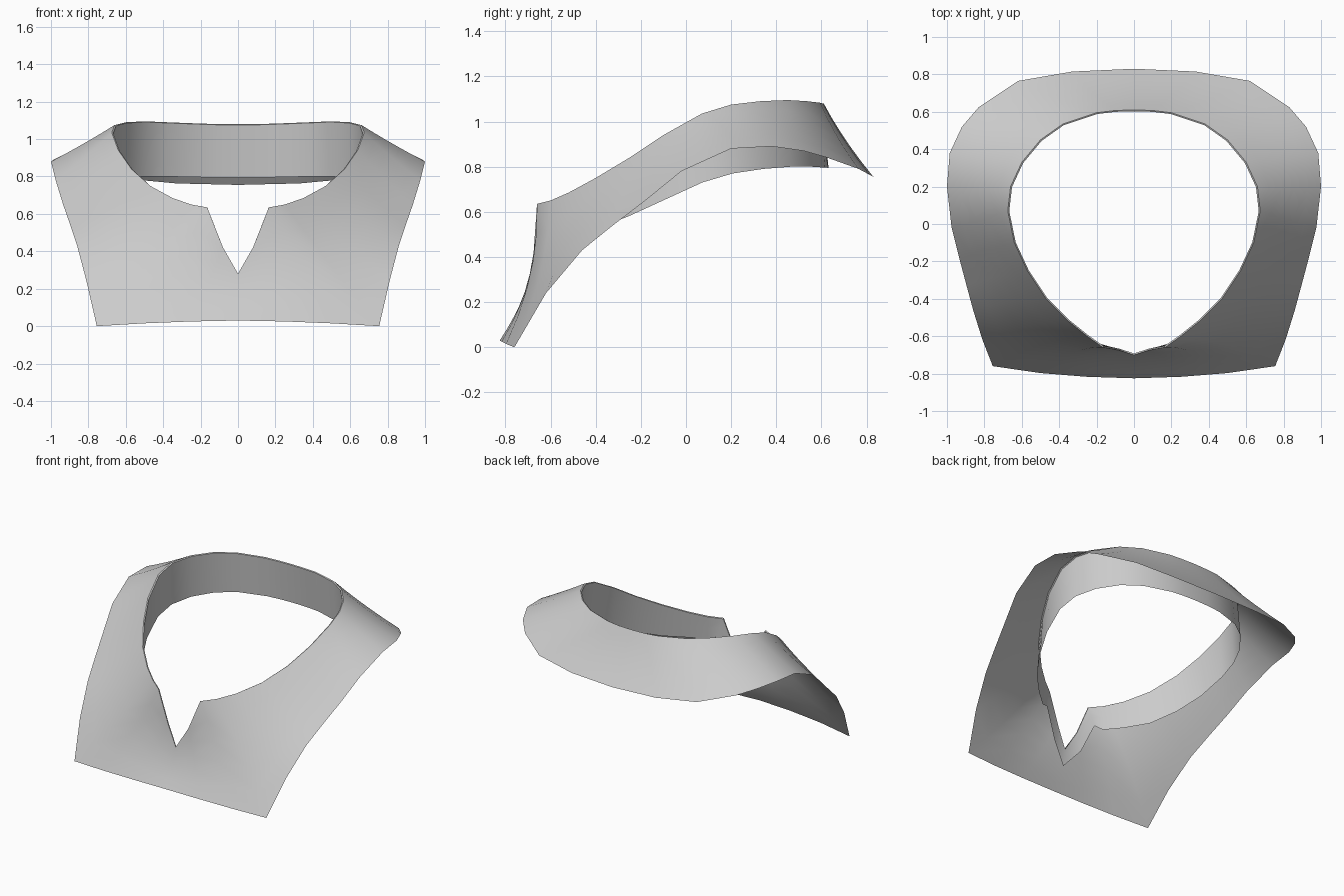
import bpy
import math
from mathutils import Vector

if "Cube" in bpy.data.objects:
    bpy.data.objects.remove(bpy.data.objects["Cube"])

# Half of the collar as stations from front centre to back centre:
# neckline point, outer hem point, inward sag of the cloth between them
STATIONS = [
    ((0, -.70, .28), (0, -.825, .03), .01),
    ((.08, -.675, .42), (.25, -.817, .025), .025),
    ((.165, -.66, .635), (.5, -.797, .015), .04),
    ((.25, -.60, .65), (.755, -.76, 0), .035),
    ((.35, -.52, .685), (.81, -.62, .24), .025),
    ((.47, -.40, .75), (.86, -.46, .43), .015),
    ((.57, -.25, .84), (.895, -.33, .535), .01),
    ((.64, -.10, .94), (.935, -.18, .65), .01),
    ((.675, .07, 1.035), (.975, -.02, .78), .01),
    ((.66, .20, 1.075), (1, .20, .88), .01),
    ((.60, .33, 1.09), (.985, .38, .89), .012),
    ((.50, .45, 1.095), (.92, .52, .87), .012),
    ((.38, .535, 1.09), (.83, .625, .84), .012),
    ((.20, .595, 1.083), (.62, .765, .79), .012),
    ((.10, .607, 1.08), (.33, .815, .763), .012),
    ((0, .61, 1.08), (0, .83, .755), .012),
]
# Lower edge of the facing behind the V notch, then its drop elsewhere
FRONT_FACING = [(0, -.71, .16), (.11, -.665, .29), (.20, -.635, .50)]
DROPS = [.17, .19, .23, .26, .29, .305, .305, .30, .295, .29, .287, .285, .285]


def sheet(name, rows):
    """Skin a grid of points and mirror it across x."""
    n = len(rows[0])
    verts = [p for r in rows for p in r]
    faces = [(i * n + j, i * n + j + 1, (i + 1) * n + j + 1, (i + 1) * n + j)
             for i in range(len(rows) - 1) for j in range(n - 1)]
    me = bpy.data.meshes.new(name)
    me.from_pydata(verts, [], faces)
    me.shade_smooth()
    me.set_sharp_from_angle(angle=math.radians(40))
    ob = bpy.data.objects.new(name, me)
    bpy.context.collection.objects.link(ob)
    mod = ob.modifiers.new("mirror", 'MIRROR')
    mod.use_clip = True
    mod.merge_threshold = .001
    return ob


yoke, facing = [], []
for i, (neck, hem, sag) in enumerate(STATIONS):
    n, h = Vector(neck), Vector(hem)
    mid = (n + h) / 2
    inward = Vector((-.3 * mid.x, -mid.y, 0)).normalized()
    # Outer cloth, gently concave from neckline to hem
    yoke.append([n.lerp(h, t / 5) + inward * sag * 4 * (t / 5) * (1 - t / 5)
                 for t in range(6)])
    # Rolled lip at the neckline, then the facing hanging inside
    lip = Vector((n.x * .988, n.y * .988, n.z - .004))
    if i < 3:
        low = Vector(FRONT_FACING[i])
    else:
        k = 1.035 if n.y > 0 else 1.02
        low = Vector((n.x * 1.01, n.y * k, n.z - DROPS[i - 3]))
    facing.append([n, lip, lip.lerp(low, .5), low])

sheet("collar_yoke", yoke)
sheet("neck_facing", facing)
